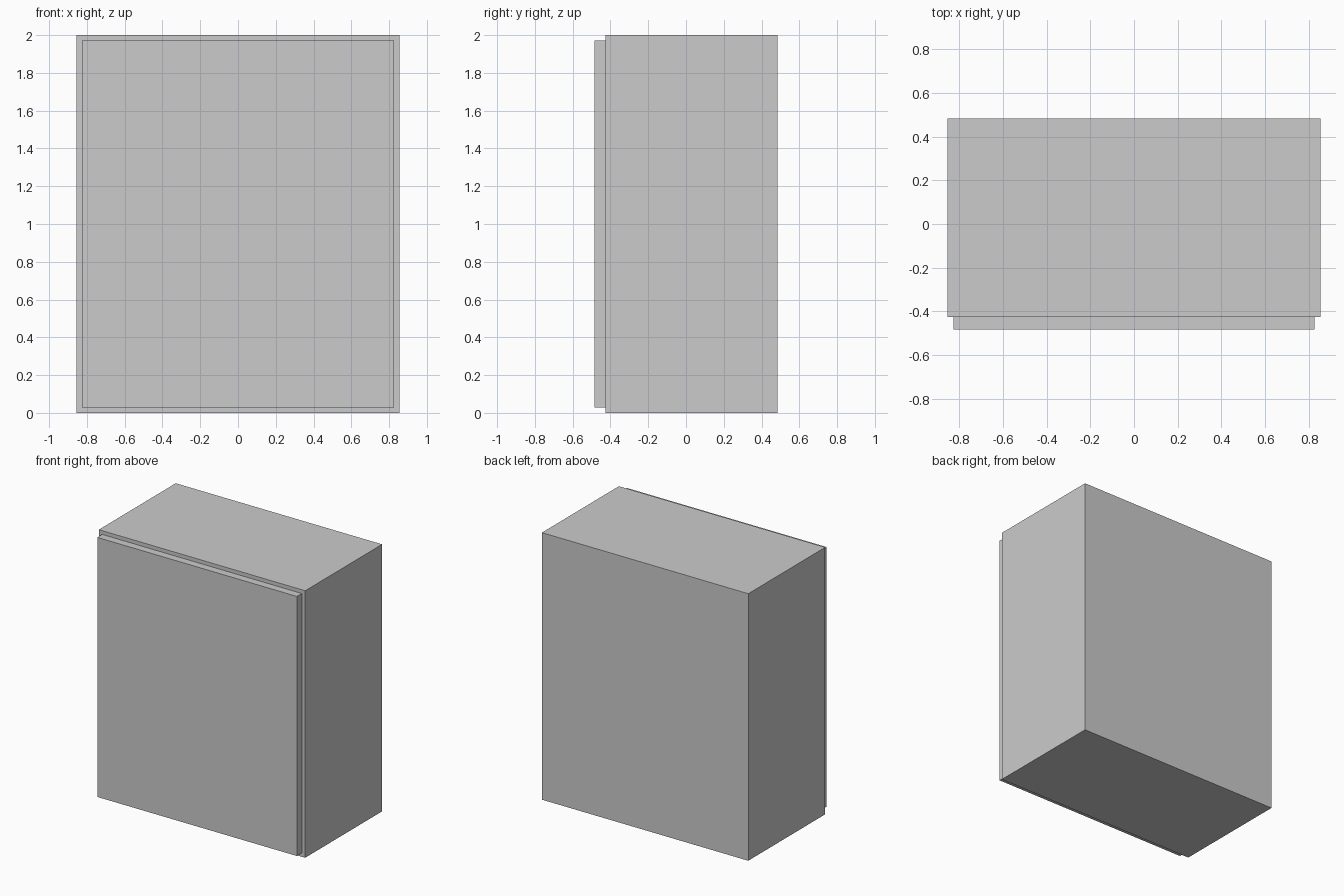
import bpy
from mathutils import Vector

if "Cube" in bpy.data.objects:
    bpy.data.objects.remove(bpy.data.objects["Cube"])


def box(name, lo, hi):
    """Add a box spanning the corners lo and hi."""
    lo, hi = Vector(lo), Vector(hi)
    bpy.ops.mesh.primitive_cube_add(size=1, location=(lo + hi) / 2)
    obj = bpy.context.object
    obj.name = name
    obj.scale = hi - lo
    bpy.ops.object.transform_apply(location=False, rotation=False, scale=True)
    return obj


HALF_W, HALF_D, HEIGHT = 0.855, 0.484, 2.0
DOOR_T, MARGIN = 0.058, 0.028
front = -HALF_D + DOOR_T

# Cabinet carcass
box("cabinet_body", (-HALF_W, front, 0), (HALF_W, HALF_D, HEIGHT))

# Front door panel, inset from the carcass edges
box("door_panel", (-HALF_W + MARGIN, -HALF_D, MARGIN),
    (HALF_W - MARGIN, front, HEIGHT - MARGIN))
